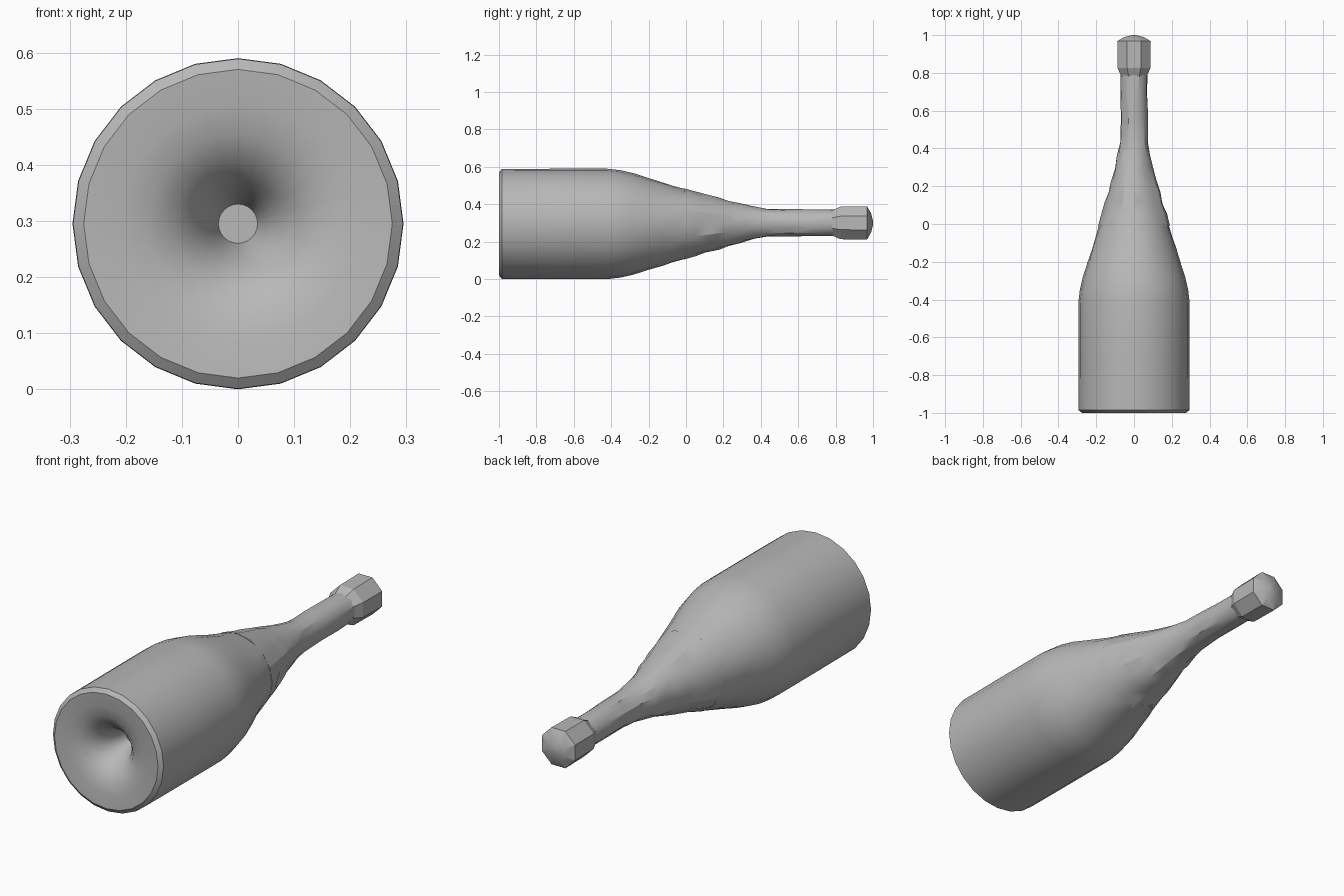
import bpy, bmesh, math, random

random.seed(4)
old = bpy.data.objects.get("Cube")
if old:
    bpy.data.objects.remove(old, do_unlink=True)

grey = bpy.data.materials.new("plain grey")
grey.use_nodes = True
COLOUR = (0.48, 0.48, 0.48, 1)
grey.diffuse_color = COLOUR
grey.node_tree.nodes["Principled BSDF"].inputs["Base Color"].default_value = COLOUR


def axis_height(y):
    """The neck axis sits slightly higher than the body axis."""
    return 0.295 + 0.005 * min(max(y / 0.4, 0), 1)


def lathe(name, profile, sides, turn=0.0, crinkle=None, angle=30):
    """Spin (y, radius) points about the long axis and close both ends."""
    bm = bmesh.new()
    rings = []
    for y, radius in profile:
        ring = []
        for i in range(sides):
            a = 2 * math.pi * (i + turn) / sides
            amount = crinkle(y) if crinkle else 0
            r = radius + random.uniform(-amount, amount)
            along = y + random.uniform(-amount, amount) * 2
            ring.append(bm.verts.new((r * math.cos(a), along,
                                      axis_height(y) + r * math.sin(a))))
        rings.append(ring)
    for low, high in zip(rings, rings[1:]):
        for i in range(sides):
            j = (i + 1) % sides
            bm.faces.new((low[i], low[j], high[j], high[i]))
    bm.faces.new(rings[0])
    bm.faces.new(rings[-1])
    if crinkle:
        rough = [f for f in bm.faces if len(f.verts) == 4
                 and crinkle(f.calc_center_median().y) > 0]
        bmesh.ops.triangulate(bm, faces=rough)
    bmesh.ops.recalc_face_normals(bm, faces=bm.faces)
    mesh = bpy.data.meshes.new(name)
    bm.to_mesh(mesh)
    bm.free()
    mesh.materials.append(grey)
    obj = bpy.data.objects.new(name, mesh)
    bpy.context.collection.objects.link(obj)
    bpy.ops.object.select_all(action="DESELECT")
    obj.select_set(True)
    bpy.context.view_layer.objects.active = obj
    bpy.ops.object.shade_smooth_by_angle(angle=math.radians(angle))
    return obj


# Body: hollow punt in the base, straight wall, rounded shoulder
body = [(-0.8, 0.035), (-0.86, 0.05), (-0.92, 0.08), (-0.96, 0.115),
        (-0.985, 0.16), (-0.995, 0.21), (-1.0, 0.275), (-0.985, 0.294),
        (-0.7, 0.295), (-0.42, 0.295), (-0.35, 0.287), (-0.28, 0.271),
        (-0.2, 0.245), (-0.13, 0.222), (-0.07, 0.205), (0.02, 0.178)]
lathe("bottle_body", body, 24,
      crinkle=lambda y: 0.003 if y > -0.15 else 0, angle=35)

# Foil: crumpled wrap over the upper shoulder and neck
foil = [(-0.01, 0.175), (-0.01, 0.19), (0.05, 0.173), (0.11, 0.155),
        (0.17, 0.138), (0.23, 0.12), (0.3, 0.102), (0.37, 0.087),
        (0.43, 0.076), (0.55, 0.073), (0.68, 0.072), (0.8, 0.071)]
lathe("neck_foil", foil, 16, crinkle=lambda y: 0.004 if 0.02 < y < 0.78 else 0,
      angle=24)

# Cap: eight-sided stopper with a shallow domed end
cap = [(0.78, 0.072), (0.825, 0.094), (0.968, 0.096), (0.99, 0.055), (1.0, 0.012)]
lathe("stopper_cap", cap, 8, turn=0.5, angle=20)
